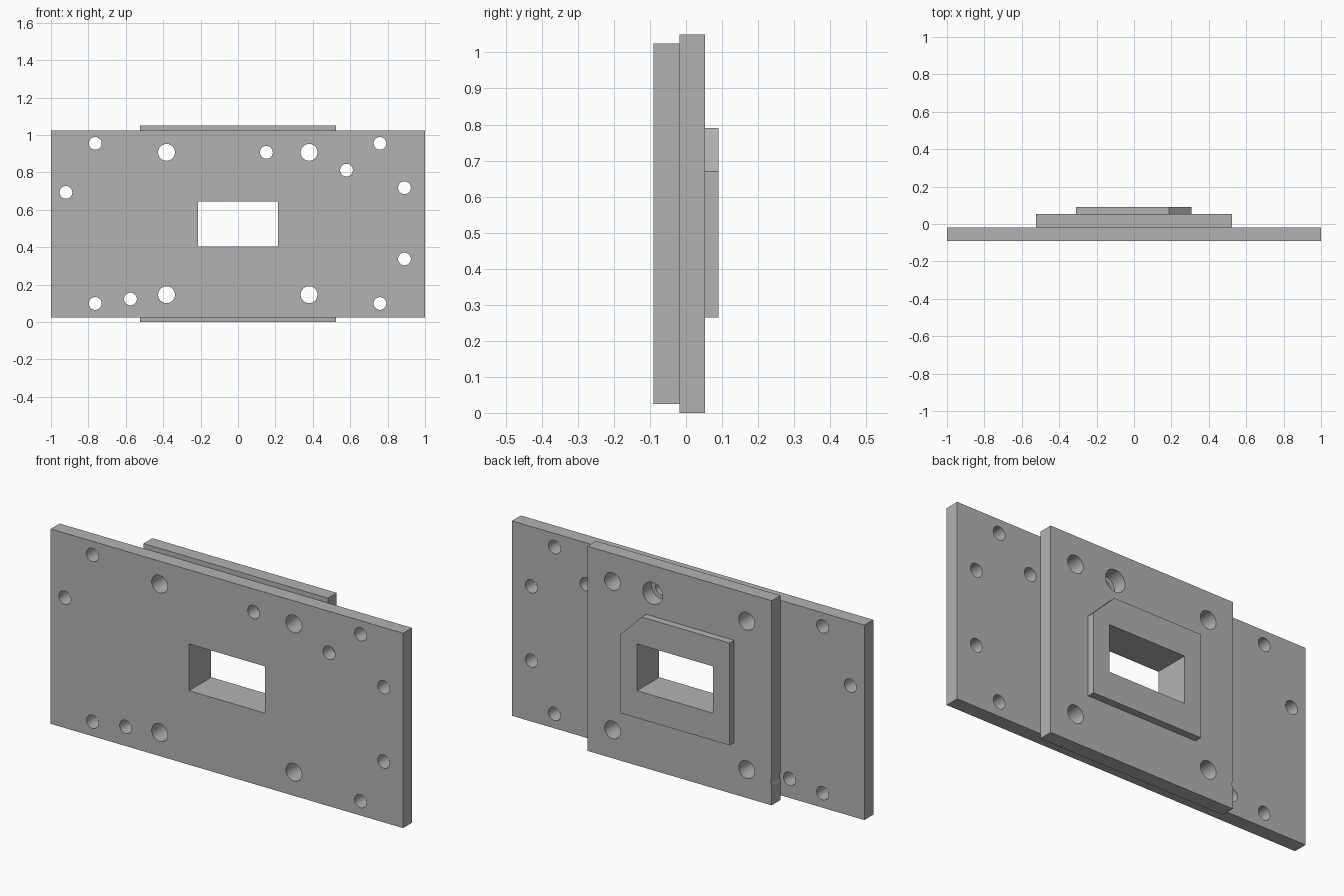
import bpy, bmesh
from math import sin, cos, acos, pi, radians
from mathutils import Matrix

cube = bpy.data.objects.get("Cube")
if cube:
    bpy.data.objects.remove(cube, do_unlink=True)

grey = bpy.data.materials.new("plain grey")
grey.use_nodes = True
grey.diffuse_color = (0.45, 0.45, 0.45, 1)
grey.node_tree.nodes["Principled BSDF"].inputs["Base Color"].default_value = grey.diffuse_color


def arc(x, z, r, start=0.0, end=2 * pi, steps=48):
    """Points on a circle, end point left out."""
    angles = [start + (end - start) * i / steps for i in range(steps)]
    return [(x + r * cos(a), z + r * sin(a)) for a in angles]


def rect(x, z0, z1):
    return [(-x, z0), (x, z0), (x, z1), (-x, z1)]


def slab(name, outline, holes, y0, y1):
    """Upright slab: a filled outline with holes, extruded from y0 to y1."""
    curve = bpy.data.curves.new(name + " profile", "CURVE")
    curve.dimensions = "2D"
    curve.fill_mode = "BOTH"
    curve.extrude = (y1 - y0) / 2
    for loop in [outline] + holes:
        spline = curve.splines.new("POLY")
        spline.points.add(len(loop) - 1)
        for point, (x, z) in zip(spline.points, loop):
            point.co = (x, z, 0, 1)
        spline.use_cyclic_u = True
    helper = bpy.data.objects.new(name + " profile", curve)
    bpy.context.collection.objects.link(helper)
    graph = bpy.context.evaluated_depsgraph_get()
    mesh = bpy.data.meshes.new_from_object(helper.evaluated_get(graph))
    bpy.data.objects.remove(helper, do_unlink=True)

    mesh.transform(Matrix.Translation((0, (y0 + y1) / 2, 0)) @ Matrix.Rotation(pi / 2, 4, "X"))
    bm = bmesh.new()
    bm.from_mesh(mesh)
    bmesh.ops.remove_doubles(bm, verts=bm.verts, dist=1e-5)
    bmesh.ops.recalc_face_normals(bm, faces=bm.faces)
    bm.to_mesh(mesh)
    bm.free()
    mesh.materials.clear()
    mesh.materials.append(grey)
    mesh.shade_smooth()
    mesh.set_sharp_from_angle(angle=radians(30))
    obj = bpy.data.objects.new(name, mesh)
    bpy.context.collection.objects.link(obj)
    return obj


SMALL, LARGE, BORE = 0.034, 0.045, 0.056
window = rect(0.215, 0.405, 0.645)
bolt_holes = [arc(x, z, LARGE) for x in (-0.382, 0.38) for z in (0.146, 0.907)]
pin = (0.152, 0.907)
dowel = (-0.575, 0.123)

# Wide front plate with its small holes
small_spots = [(x, z) for x in (-0.763, 0.759) for z in (0.099, 0.955)]
small_spots += [(-0.92, 0.693), (0.89, 0.718), (0.89, 0.337), (0.58, 0.812), dowel, pin]
small_holes = [arc(x, z, SMALL) for x, z in small_spots]
slab("front_plate", rect(1, 0.025, 1.025), [window] + bolt_holes + small_holes, -0.09, -0.018)

# Middle plate, with a wider pin bore and a shallow notch beside the dowel hole
edge = 0.523
half = acos((-edge - dowel[0]) / BORE)
notch = arc(*dowel, BORE, half, -half, 12) + arc(*dowel, BORE, -half, 0, 1)
outline = [(-edge, 0), (edge, 0), (edge, 1.05), (-edge, 1.05)] + notch
slab("middle_plate", outline, [window, arc(*pin, BORE)] + bolt_holes, -0.018, 0.053)

# Raised rear frame with one cut corner
frame = [(-0.31, 0.265), (0.308, 0.265), (0.308, 0.67), (0.188, 0.79), (-0.31, 0.79)]
slab("rear_frame", frame, [window], 0.053, 0.09)
